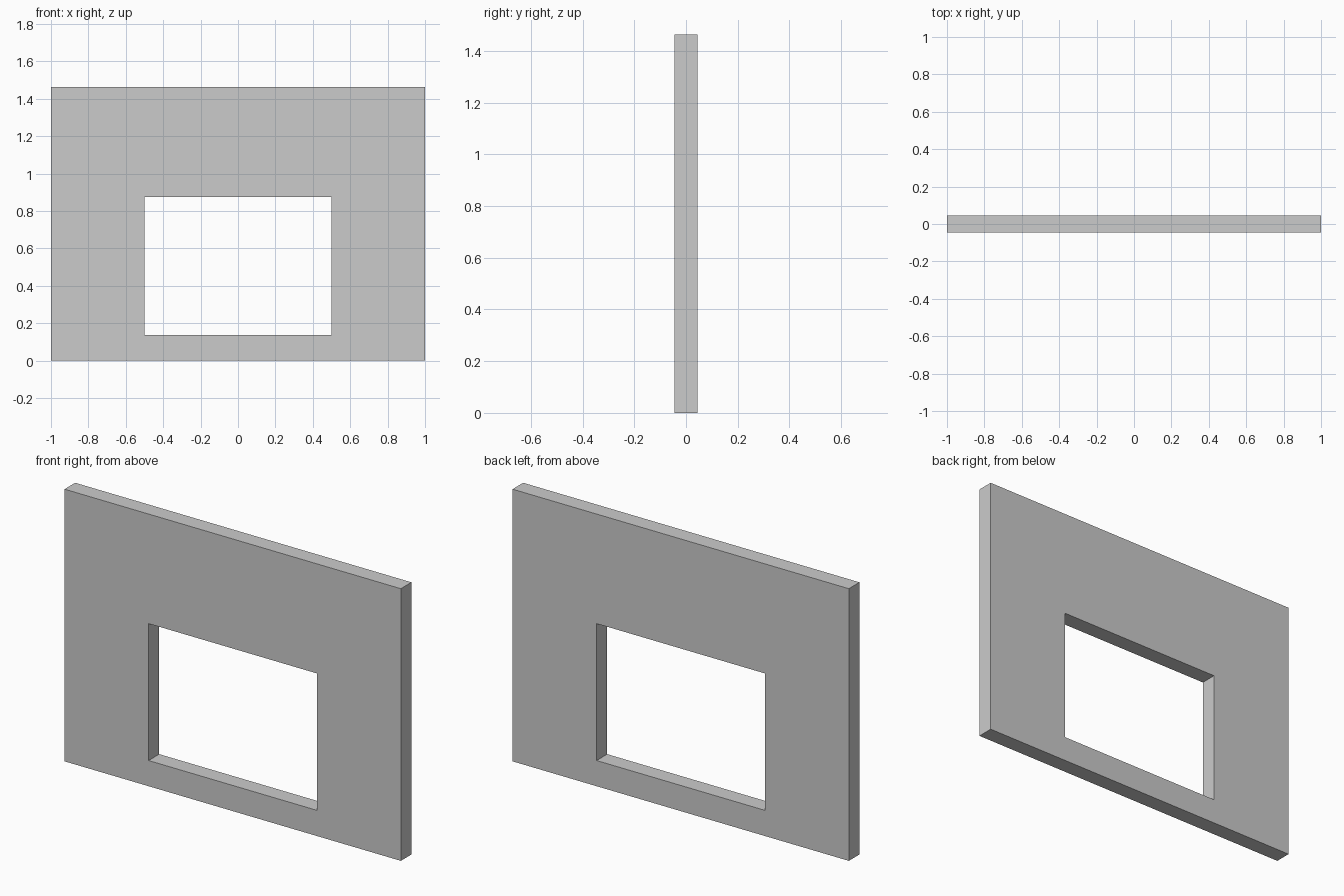
import bpy, bmesh

if "Cube" in bpy.data.objects:
    bpy.data.objects.remove(bpy.data.objects["Cube"])

HALF_DEPTH = 0.045


def rect(x, z0, z1):
    return [(-x, z0), (x, z0), (x, z1), (-x, z1)]


outer = rect(1.0, 0.0, 1.463)
inner = rect(0.5, 0.138, 0.874)

# Front face of the wall: a ring of quads around the window opening
bm = bmesh.new()
rings = [[bm.verts.new((x, -HALF_DEPTH, z)) for x, z in loop] for loop in (outer, inner)]
o, i = rings
for a in range(4):
    b = (a + 1) % 4
    bm.faces.new((o[a], o[b], i[b], i[a]))

# Extrude to the wall thickness, which also makes the window reveal
ext = bmesh.ops.extrude_face_region(bm, geom=bm.faces[:], use_keep_orig=True)
moved = [g for g in ext["geom"] if isinstance(g, bmesh.types.BMVert)]
bmesh.ops.translate(bm, verts=moved, vec=(0, 2 * HALF_DEPTH, 0))
bmesh.ops.recalc_face_normals(bm, faces=bm.faces[:])

mesh = bpy.data.meshes.new("window_wall")
bm.to_mesh(mesh)
bm.free()
wall = bpy.data.objects.new("window_wall", mesh)
bpy.context.collection.objects.link(wall)
